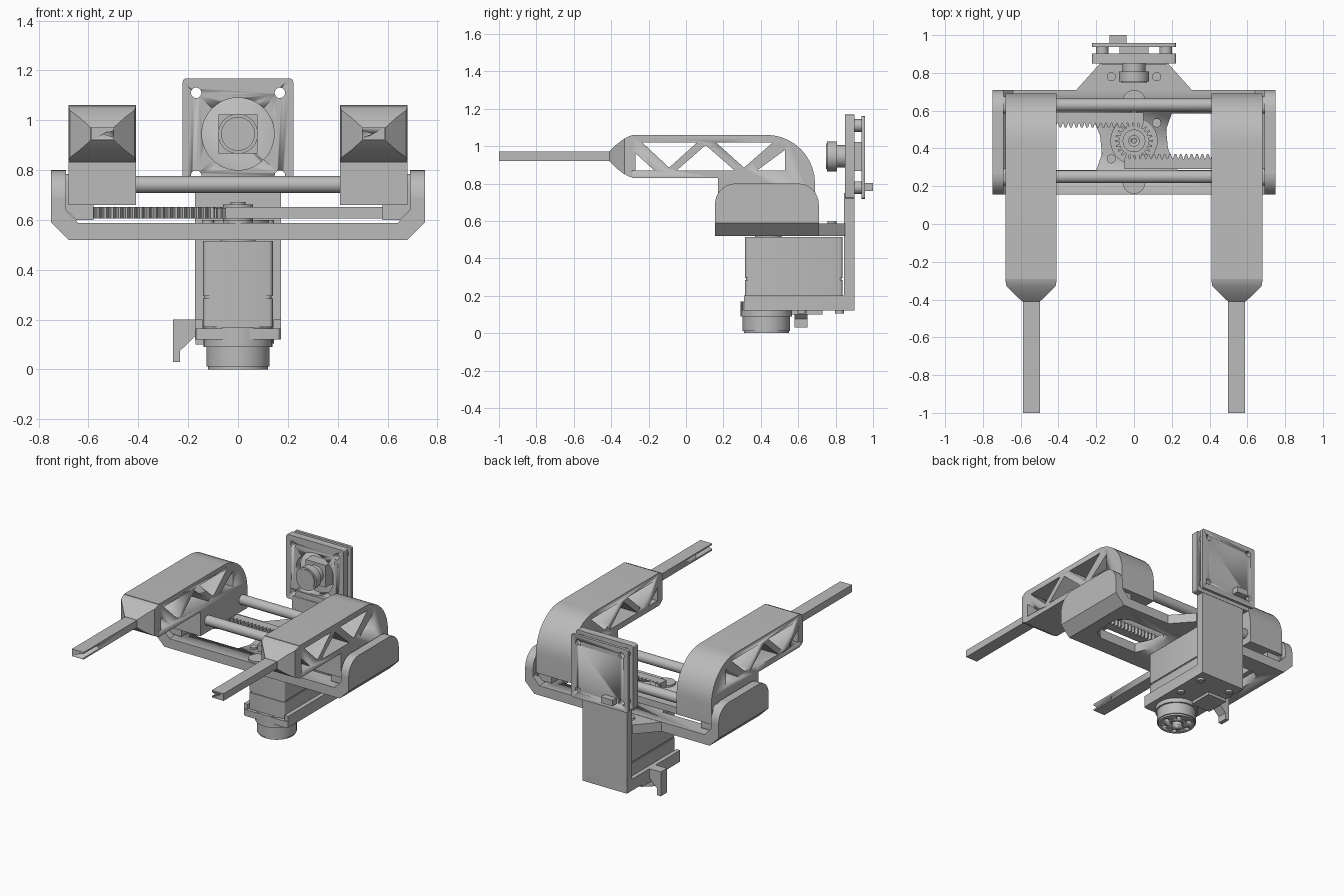
import bpy, bmesh
from math import sin, cos, pi, radians

cube = bpy.data.objects.get("Cube")
if cube:
    bpy.data.objects.remove(cube, do_unlink=True)

GREY = (0.5, 0.5, 0.5, 1)
mat = bpy.data.materials.new("plain grey")
mat.use_nodes = True
mat.diffuse_color = GREY
mat.node_tree.nodes["Principled BSDF"].inputs["Base Color"].default_value = GREY


def finish(name, bm):
    """Turn a bmesh into a shaded object."""
    bmesh.ops.recalc_face_normals(bm, faces=bm.faces)
    me = bpy.data.meshes.new(name)
    bm.to_mesh(me)
    bm.free()
    me.materials.append(mat)
    ob = bpy.data.objects.new(name, me)
    bpy.context.collection.objects.link(ob)
    bpy.ops.object.select_all(action='DESELECT')
    ob.select_set(True)
    bpy.context.view_layer.objects.active = ob
    bpy.ops.object.shade_smooth_by_angle(angle=radians(25))
    return ob


def loft(bm, rings):
    """Skin closed rings of points and cap both ends."""
    vs = [[bm.verts.new(p) for p in r] for r in rings]
    n = len(vs[0])
    for a, b in zip(vs, vs[1:]):
        for i in range(n):
            j = (i + 1) % n
            bm.faces.new((a[i], a[j], b[j], b[i]))
    bm.faces.new(vs[0])
    bm.faces.new(vs[-1])


def prism(name, axis, a, b, *outlines):
    """Extrude outlines along an axis from a to b."""
    place = {'x': lambda p, t: (t, p[0], p[1]),
             'y': lambda p, t: (p[0], t, p[1]),
             'z': lambda p, t: (p[0], p[1], t)}[axis]
    bm = bmesh.new()
    for pts in outlines:
        loft(bm, [[place(p, t) for p in pts] for t in (a, b)])
    return finish(name, bm)


def circ(cx, cy, r, n=40):
    return [(cx + r * cos(2 * pi * i / n), cy + r * sin(2 * pi * i / n)) for i in range(n)]


def rect(x0, x1, y0, y1, r=0.0, n=6):
    """Rectangle, optionally with rounded corners."""
    if not r:
        return [(x0, y0), (x1, y0), (x1, y1), (x0, y1)]
    pts = []
    for k, (cx, cy) in enumerate([(x1 - r, y1 - r), (x0 + r, y1 - r), (x0 + r, y0 + r), (x1 - r, y0 + r)]):
        for i in range(n + 1):
            t = (k + i / n) * pi / 2
            pts.append((cx + r * cos(t), cy + r * sin(t)))
    return pts


def cut(ob, cutter):
    """Subtract the cutter and bake the result."""
    m = ob.modifiers.new("cut", 'BOOLEAN')
    m.operation, m.object, m.solver = 'DIFFERENCE', cutter, 'EXACT'
    me = bpy.data.meshes.new_from_object(ob.evaluated_get(bpy.context.evaluated_depsgraph_get()))
    ob.modifiers.clear()
    ob.data = me
    bpy.data.objects.remove(cutter, do_unlink=True)


def flip(pts, s):
    return [(s * x, y) for x, y in pts]


# Carriage base: shallow tray with upturned, round-topped ends
half = [(.68, .52), (.75, .59), (.75, .8), (.69, .8), (.69, .64), (.64, .587)]
base = prism("carriage_base", 'y', .155, .71, half + flip(half[::-1], -1))
bm = bmesh.new()
bm.from_mesh(base.data)
tops = [e for e in bm.edges if all(v.co.z > .79 for v in e.verts)
        and abs(e.verts[0].co.y - e.verts[1].co.y) < .01]
bmesh.ops.bevel(bm, geom=tops, offset=.11, segments=8, affect='EDGES', profile=.5)
bm.to_mesh(base.data)
bm.free()
inner = [(.2, .585), (.17, .5), (.18, .4), (.23, .285)]
slot = inner + [(.52, .285), (.58, .32), (.6, .37), (.6, .5), (.58, .555), (.52, .585)]
cut(base, prism("slot_cutter", 'z', .45, .65, slot, [(-x, .87 - y) for x, y in slot]))
prism("rear_gusset", 'z', .52, .585, [(-.31, .705), (.31, .705), (.18, .85), (-.18, .85)])

# Guide rods, end sockets and collars
prism("guide_rods", 'x', -.69, .69, circ(.63, .742, .034), circ(.25, .742, .034))
for s in (1, -1):
    side = "left" if s > 0 else "right"
    prism(side + "_rod_sockets", 'x', s * .68, s * .735,
          rect(.585, .675, .6, .785, .03), rect(.205, .295, .6, .785, .03))

# Pinion, hub and screws
teeth = 22
gear = []
for i in range(teeth):
    for f, r in ((-.3, .078), (-.14, .1), (.14, .1), (.3, .078)):
        t = 2 * pi * (i + f) / teeth
        gear.append((r * cos(t), .44 + r * sin(t)))
prism("pinion", 'z', .605, .648, gear)
prism("pinion_seat", 'z', .58, .6, circ(0, .44, .125))
prism("pinion_hub", 'z', .59, .662, circ(0, .44, .06))
screw = prism("pinion_screw", 'z', .65, .672, circ(0, .44, .03, 24))
cut(screw, prism("socket_cutter", 'z', .66, .7, circ(0, .44, .014, 6)))
prism("idler_washers", 'z', .58, .6, circ(0, .65, .06), circ(0, .22, .06))
prism("base_screws", 'z', .58, .6, *[circ(x, y, .024, 20) for x, y in
      ((-.12, .78), (.12, .78), (.12, .535), (-.12, .345))])

# Racks, point-symmetric about the pinion
pitch = .0285
rack = [(.62, .29), (-.05, .29)]
for i in range(23):
    x = -.05 + i * pitch
    rack += [(x, .345), (x + .3 * pitch, .37), (x + .6 * pitch, .37), (x + .9 * pitch, .345)]
rack.append((.62, .345))
prism("left_rack", 'z', .605, .652, rack)
prism("right_rack", 'z', .605, .652, [(-x, .88 - y) for x, y in rack])

# Gripper arms with lattice windows, tapered noses and grooved fingertips
arm = [(-.29, 1.06), (-.29, .83), (.17, .83), (.17, .66), (.69, .66), (.69, .8)]
arm += [(.43 + .26 * cos(t * pi / 20), .8 + .26 * sin(t * pi / 20)) for t in range(1, 11)]
windows = [
    [(-.29, .98), (-.29, .87), (-.17, .87)],
    [(-.235, 1.02), (.06, 1.02), (-.09, .885)],
    [(-.05, .87), (.26, .87), (.105, 1.005)],
    [(.16, 1.02), (.465, 1.02), (.31, .885)],
    [(.53, .98), (.53, .87), (.38, .87)]]
nose = [(-.27, .135, .115), (-.3, .135, .11), (-.33, .13, .095), (-.37, .09, .065), (-.41, .047, .026)]
for s in (1, -1):
    side = "left" if s > 0 else "right"
    body = prism(side + "_arm", 'x', s * .41, s * .68, arm)
    cut(body, prism("window_cutter", 'x', s * .3, s * .8, *windows))
    bm = bmesh.new()
    loft(bm, [[(s * .545 + i * hx, y, .945 + k * hz) for i, k in ((-1, -1), (1, -1), (1, 1), (-1, 1))]
              for y, hx, hz in nose])
    finish(side + "_arm_nose", bm)
    tip = prism(side + "_fingertip", 'y', -1, -.4, flip(rect(.497, .588, .92, .97), s))
    cut(tip, prism("groove_cutter", 'y', -1.1, -.82, flip([(.48, .925), (.54, .945), (.48, .965)], s)))
    prism(side + "_rack_foot", 'y', .2, .66, flip([(.68, .67), (.58, .67), (.58, .6), (.65, .6), (.68, .63)], s))

# Motor in two stacked shells
prism("motor_upper", 'z', .295, .515, rect(-.14, .14, .315, .838, .02, 3))
prism("motor_lower", 'z', .17, .285, rect(-.14, .14, .315, .838, .02, 3))
prism("motor_seam", 'z', .28, .3, rect(-.134, .134, .321, .832, .02, 3))
prism("motor_boss", 'z', .5, .53, circ(0, .44, .07))

# Bracket: floor, side lips and tall back plate
prism("bracket_floor", 'z', .12, .165, rect(-.172, .172, .3, .9, .02, 3))
prism("bracket_lips", 'z', .12, .2, rect(-.172, -.143, .31, .9), rect(.143, .172, .31, .9))
prism("bracket_back", 'y', .845, .9, rect(-.172, .172, .12, .75))
prism("floor_screws", 'z', .105, .13, *[circ(x, y, .024, 20) for x in (-.12, .12) for y in (.62, .82)])

# Round motor cap with bolt circle
prism("cap_collar", 'z', .09, .17, circ(0, .43, .138))
cap = prism("motor_cap", 'z', .012, .1, circ(0, .43, .127, 48))
holes = [circ(.085 * cos(i * pi / 3), .43 + .085 * sin(i * pi / 3), .016, 16) for i in range(6)]
cut(cap, prism("bolt_cutter", 'z', -.1, .04, circ(0, .43, .035), *holes))
prism("cap_rim", 'z', 0, .02, circ(0, .43, .12, 48), )
cut(bpy.data.objects["cap_rim"], prism("bolt_cutter", 'z', -.1, .1, circ(0, .43, .035), *holes))

# Cable hook under the bracket
prism("cable_hook", 'y', .58, .65, [(-.165, .2), (-.26, .2), (-.26, .03), (-.232, .03), (-.232, .075), (-.165, .14)])
prism("hook_plate", 'z', .1, .125, rect(-.17, -.02, .56, .73))

# Camera mount, spacers and circuit board with shared corner holes
corners = [(x, z) for x in (-.168, .168) for z in (.778, 1.11)]
mount = prism("camera_mount", 'y', .85, .902, rect(-.222, .222, .72, 1.168, .015, 3))
cut(mount, prism("lens_cutter", 'y', .8, .95, circ(0, .945, .145, 48)))
spacers = prism("board_spacers", 'y', .9, .938, *[circ(x, z, .034, 24) for x, z in corners])
board = prism("circuit_board", 'y', .937, .957, rect(-.222, .222, .718, 1.16, .015, 3))
for ob in (mount, spacers, board):
    cut(ob, prism("hole_cutter", 'y', .8, 1, *[circ(x, z, .021, 20) for x, z in corners]))
prism("cable_connector", 'y', .955, 1, rect(-.13, -.04, .76, .802))

# Camera lens
prism("lens_block", 'y', .86, .94, rect(-.078, .078, .867, 1.023))
prism("lens_neck", 'y', .79, .87, circ(0, .945, .06))
lens = prism("lens_barrel", 'y', .755, .808, circ(0, .945, .08))
prism("lens_glass", 'y', .748, .76, circ(0, .945, .068))
